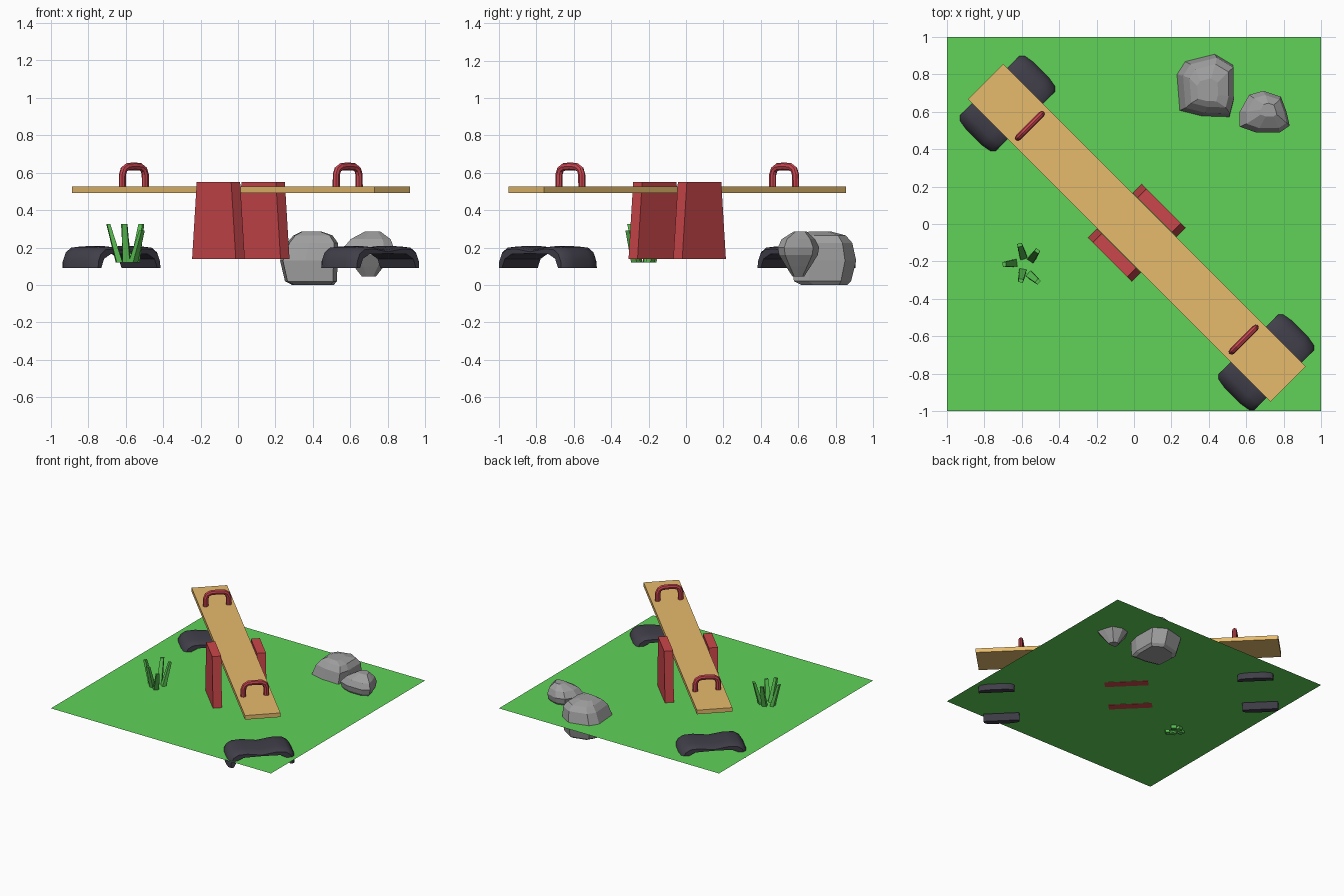
import bpy, bmesh, math
from mathutils import Vector

if "Cube" in bpy.data.objects:
    bpy.data.objects.remove(bpy.data.objects["Cube"])

def material(name, rgb):
    m = bpy.data.materials.new(name)
    m.diffuse_color = (*rgb, 1)
    m.use_nodes = True
    m.node_tree.nodes["Principled BSDF"].inputs["Base Color"].default_value = m.diffuse_color
    return m

GRASS = material("lawn green", (0.115, 0.65, 0.098))
BLADE = material("blade green", (0.10, 0.53, 0.085))
WOOD = material("plank wood", (0.82, 0.51, 0.155))
RED = material("post red", (0.59, 0.063, 0.069))
GRIP = material("handle red", (0.59, 0.06, 0.08))
RUBBER = material("tyre rubber", (0.052, 0.048, 0.066))
STONE = material("stone grey", (0.345, 0.345, 0.345))

PIVOT = (0.015, -0.047, 0)      # seesaw centre; local x runs along the plank
TURN = -math.pi / 4

def place(ob, mat, on_seesaw=False):
    ob.data.materials.append(mat)
    if on_seesaw:
        ob.location = PIVOT
        ob.rotation_euler.z = TURN
    return ob

def loft(name, rings, mat, on_seesaw=False):
    """Skin closed rings of points, capped at both ends."""
    bm = bmesh.new()
    vr = [[bm.verts.new(p) for p in r] for r in rings]
    n = len(rings[0])
    for a, b in zip(vr, vr[1:]):
        for i in range(n):
            j = (i + 1) % n
            bm.faces.new((a[i], a[j], b[j], b[i]))
    bm.faces.new(vr[0][::-1])
    bm.faces.new(vr[-1])
    bmesh.ops.recalc_face_normals(bm, faces=bm.faces)
    me = bpy.data.meshes.new(name)
    bm.to_mesh(me)
    bm.free()
    ob = bpy.data.objects.new(name, me)
    bpy.context.collection.objects.link(ob)
    return place(ob, mat, on_seesaw)

def rect(cx, cy, hx, hy, z):
    return [(cx - hx, cy - hy, z), (cx + hx, cy - hy, z),
            (cx + hx, cy + hy, z), (cx - hx, cy + hy, z)]

# lawn: one flat sheet
bpy.ops.mesh.primitive_plane_add(size=2, location=(0, 0, 0.142))
lawn = bpy.context.object
lawn.name = "lawn"
place(lawn, GRASS)

# plank
loft("plank", [rect(0, 0, 1.143, 0.134, z) for z in (0.492, 0.526)], WOOD, True)

def tyre(name, u):
    """Half-buried tyre arching across under one plank end."""
    half_out = [(0.258, 0.09), (0.255, 0.14), (0.235, 0.18), (0.195, 0.204), (0.12, 0.208)]
    half_in = [(0.14, 0.165), (0.19, 0.14), (0.212, 0.09)]
    outer = half_out + [(0, 0.192)] + [(-v, z) for v, z in half_out[::-1]]
    inner = [(-v, z) for v, z in half_in[::-1]] + [(0, 0.168)] + half_in
    rings = []
    for du, inset in ((-0.135, 0.025), (-0.115, 0.008), (-0.06, 0), (0.06, 0), (0.115, 0.008), (0.135, 0.025)):
        ring = [(u + du, v * (1 - inset * 3.5), max(0.09, z - inset * 0.6)) for v, z in outer]
        ring += [(u + du, v, z) for v, z in inner]
        rings.append(ring)
    ob = loft(name, rings, RUBBER, True)
    bpy.ops.object.select_all(action='DESELECT')
    ob.select_set(True)
    bpy.context.view_layer.objects.active = ob
    bpy.ops.object.shade_smooth_by_angle(angle=math.radians(35))

def handle(name, u):
    """Hoop of eight-sided tube, thicker in the plane of the hoop."""
    half = [(0.087, 0.515), (0.086, 0.59), (0.075, 0.617), (0.05, 0.631)]
    path = half + [(0, 0.634)] + [(-v, z) for v, z in half[::-1]]
    rings = []
    for i, (v, z) in enumerate(path):
        a, b = path[max(i - 1, 0)], path[min(i + 1, len(path) - 1)]
        t = Vector((0, b[0] - a[0], b[1] - a[1])).normalized()
        side = Vector((1, 0, 0))
        up = t.cross(side)
        rings.append([Vector((u, v, z)) + side * 0.017 * math.cos(k * math.pi / 4)
                      + up * 0.021 * math.sin(k * math.pi / 4) for k in range(8)])
    loft(name, rings, GRIP, True)

for label, s in (("back", -1), ("front", 1)):
    tyre(label + "_tyre", s * 0.978)
    handle(label + "_handle", s * 0.808)
    # tapered support post on each side of the plank
    loft(label + "_post", [rect(0, s * 0.169, 0.165, 0.034, 0.14),
                           rect(0, s * 0.169, 0.13, 0.034, 0.55)], RED, True)

def rock(name, centre, outline, levels):
    """Stone from a plan outline scaled at each height."""
    rings = []
    for z, k, dx, dy in levels:
        rings.append([(centre[0] + dx + (x - centre[0]) * k,
                       centre[1] + dy + (y - centre[1]) * k, z) for x, y in outline])
    loft(name, rings, STONE)

rock("large_rock", (0.385, 0.735),
     [(0.24, 0.605), (0.36, 0.575), (0.51, 0.57), (0.533, 0.66), (0.53, 0.85),
      (0.43, 0.91), (0.27, 0.87), (0.225, 0.80)],
     [(0, 0.72, 0.02, 0), (0.02, 0.9, 0.01, -0.01), (0.13, 1, 0, 0),
      (0.225, 0.88, 0.018, 0), (0.265, 0.68, 0.02, 0), (0.285, 0.36, 0.01, -0.02)])
rock("small_rock", (0.70, 0.60),
     [(0.565, 0.60), (0.565, 0.52), (0.65, 0.49), (0.78, 0.49), (0.832, 0.525),
      (0.815, 0.60), (0.785, 0.68), (0.69, 0.712), (0.615, 0.69)],
     [(0.045, 0.28, 0, 0), (0.10, 0.6, 0, 0), (0.16, 0.93, 0, 0), (0.20, 1, 0, 0),
      (0.245, 0.8, 0.01, 0), (0.285, 0.32, 0.02, 0.01)])

# tuft of grass: five tapered blades leaning outwards
blades = [((-0.590, -0.180), (-0.610, -0.112), 0.325), ((-0.550, -0.192), (-0.517, -0.144), 0.325),
          ((-0.635, -0.208), (-0.693, -0.216), 0.325), ((-0.595, -0.250), (-0.605, -0.303), 0.325),
          ((-0.560, -0.268), (-0.514, -0.308), 0.29)]
for i, (base, tip, top) in enumerate(blades):
    out = Vector((tip[0] - base[0], tip[1] - base[1])).normalized()
    side = Vector((-out.y, out.x))
    rings = []
    for p, z, w, t in ((base, 0.12, 0.02, 0.016), (tip, top, 0.013, 0.009)):
        rings.append([(*(Vector(p) + side * w * a + out * t * b), z)
                      for a, b in ((-1, -1), (1, -1), (1, 1), (-1, 1))])
    loft("grass_blade_%d" % (i + 1), rings, BLADE)
